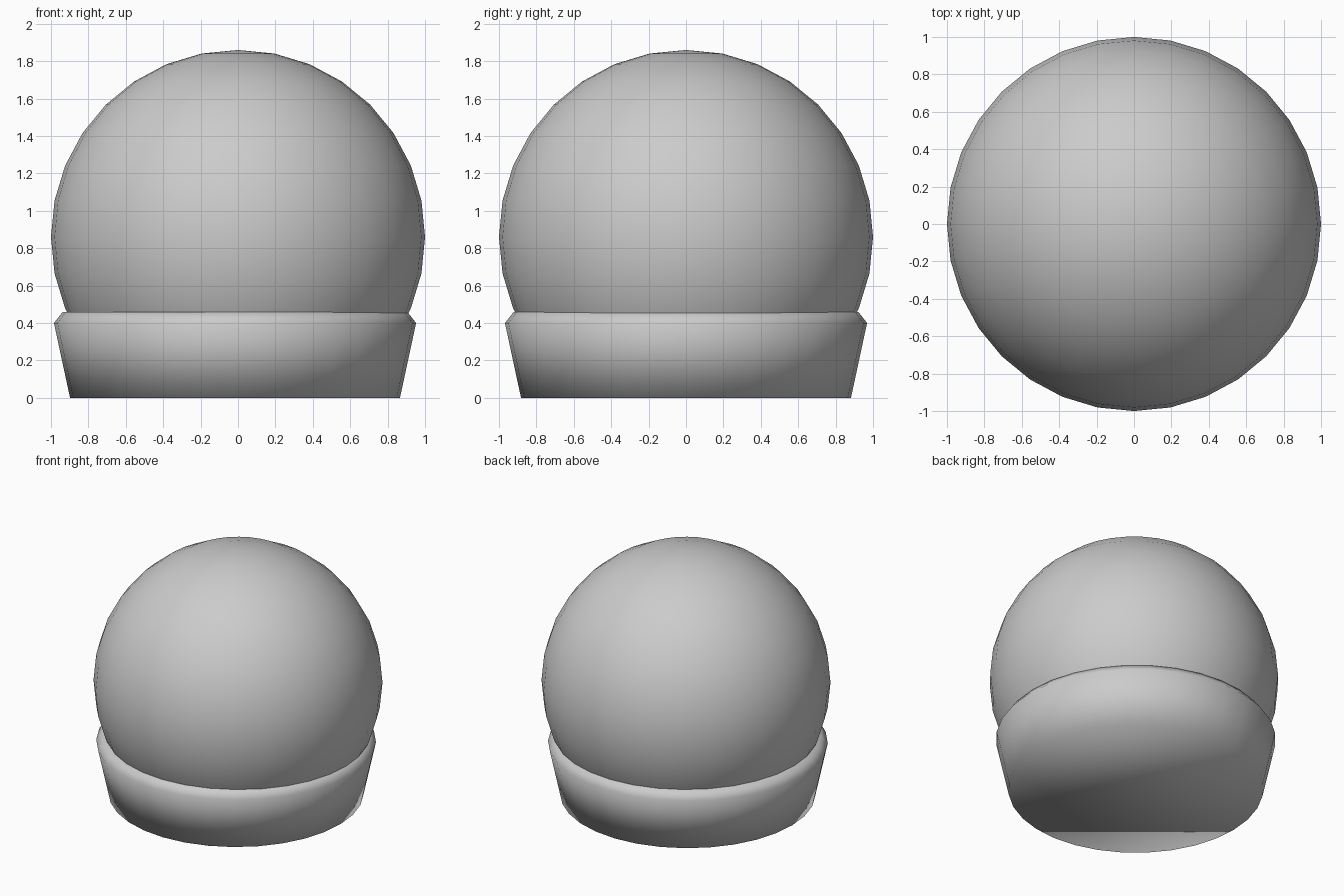
import bpy, bmesh, math

if "Cube" in bpy.data.objects:
    bpy.data.objects.remove(bpy.data.objects["Cube"])


def smooth(obj):
    for p in obj.data.polygons:
        p.use_smooth = True


# Glass globe, open below where it sits hidden inside the base
bpy.ops.mesh.primitive_uv_sphere_add(segments=32, ring_count=16, radius=1, location=(0, 0, 0.86))
globe = bpy.context.object
globe.name = "globe"
bm = bmesh.new()
bm.from_mesh(globe.data)
bmesh.ops.delete(bm, geom=[v for v in bm.verts if v.co.z < -0.75], context='VERTS')
bm.to_mesh(globe.data)
bm.free()
smooth(globe)

# Flared base with a chamfered rim, lofted from (radius, height) rings and capped
PROFILE = [(0.882, 0.0), (0.968, 0.40), (0.923, 0.458)]
SIDES = 32
bm = bmesh.new()
rings = []
for r, z in PROFILE:
    rings.append([bm.verts.new((r * math.cos(2 * math.pi * i / SIDES),
                                r * math.sin(2 * math.pi * i / SIDES), z))
                  for i in range(SIDES)])
for low, high in zip(rings, rings[1:]):
    for i in range(SIDES):
        j = (i + 1) % SIDES
        bm.faces.new((low[i], low[j], high[j], high[i]))
bm.faces.new(rings[0][::-1])
bm.faces.new(rings[-1])
mesh = bpy.data.meshes.new("base")
bm.to_mesh(mesh)
bm.free()
base = bpy.data.objects.new("base", mesh)
base.location.x = -0.016
bpy.context.collection.objects.link(base)
smooth(base)

# Slightly darker grey for the base
grey = bpy.data.materials.new("dark_grey")
grey.diffuse_color = (0.53, 0.53, 0.53, 1)
grey.use_nodes = True
grey.node_tree.nodes["Principled BSDF"].inputs["Base Color"].default_value = grey.diffuse_color
mesh.materials.append(grey)
